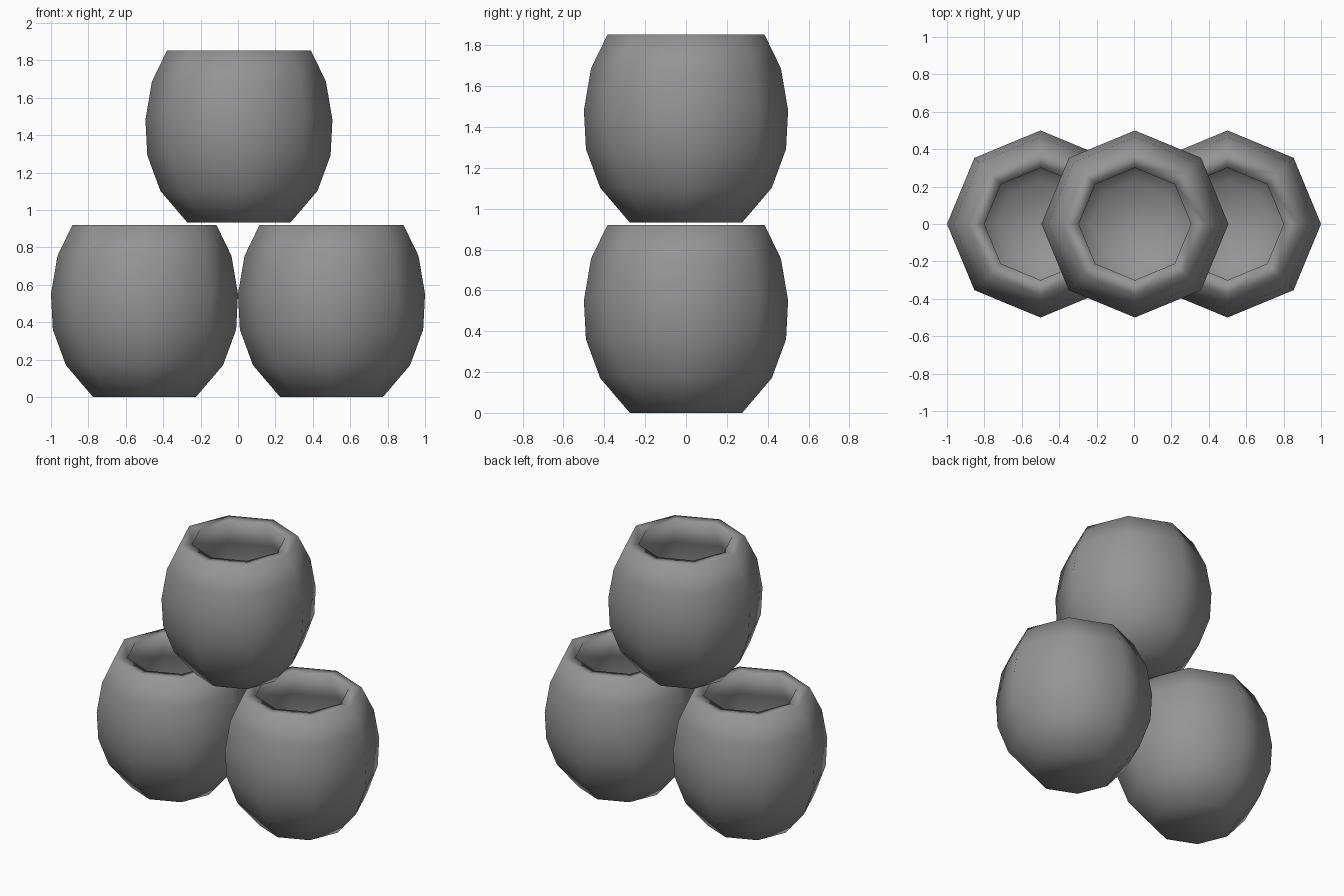
import bpy
import bmesh
from math import cos, sin, tau

cube = bpy.data.objects.get("Cube")
if cube:
    bpy.data.objects.remove(cube, do_unlink=True)

SIDES = 8

# Plain grey clay
clay = bpy.data.materials.new("grey_clay")
clay.use_nodes = True
colour = (0.3, 0.3, 0.3, 1.0)
clay.diffuse_color = colour
clay.node_tree.nodes["Principled BSDF"].inputs["Base Color"].default_value = colour

# Pot profile (radius, height): up the outside, over the rim, down the inside
OUTSIDE = [(0.275, 0), (0.42, 0.17), (0.49, 0.36), (0.5, 0.55), (0.465, 0.755), (0.385, 0.92)]
INSIDE = [(0.3, 0.915), (0.385, 0.73), (0.415, 0.55), (0.405, 0.38), (0.35, 0.22), (0.23, 0.085)]


def lathe_mesh(name, profile):
    """Revolve a profile around z and close it at both ends."""
    bm = bmesh.new()
    rings = []
    for radius, height in profile:
        rings.append([bm.verts.new((radius * cos(tau * i / SIDES),
                                    radius * sin(tau * i / SIDES), height))
                      for i in range(SIDES)])
    for low, high in zip(rings, rings[1:]):
        for i in range(SIDES):
            j = (i + 1) % SIDES
            bm.faces.new((low[i], low[j], high[j], high[i]))
    bm.faces.new(list(reversed(rings[0])))
    bm.faces.new(rings[-1])
    bmesh.ops.recalc_face_normals(bm, faces=bm.faces)
    for face in bm.faces:
        face.smooth = True
    mesh = bpy.data.meshes.new(name)
    bm.to_mesh(mesh)
    bm.free()
    mesh.materials.append(clay)
    return mesh


# Two pots side by side with a third stacked on top
pot_mesh = lathe_mesh("pot", OUTSIDE + INSIDE)
for name, x, z in (("right_pot", -0.5, 0), ("left_pot", 0.5, 0), ("top_pot", 0.005, 0.932)):
    pot = bpy.data.objects.new(name, pot_mesh)
    pot.location = (x, 0, z)
    bpy.context.collection.objects.link(pot)
